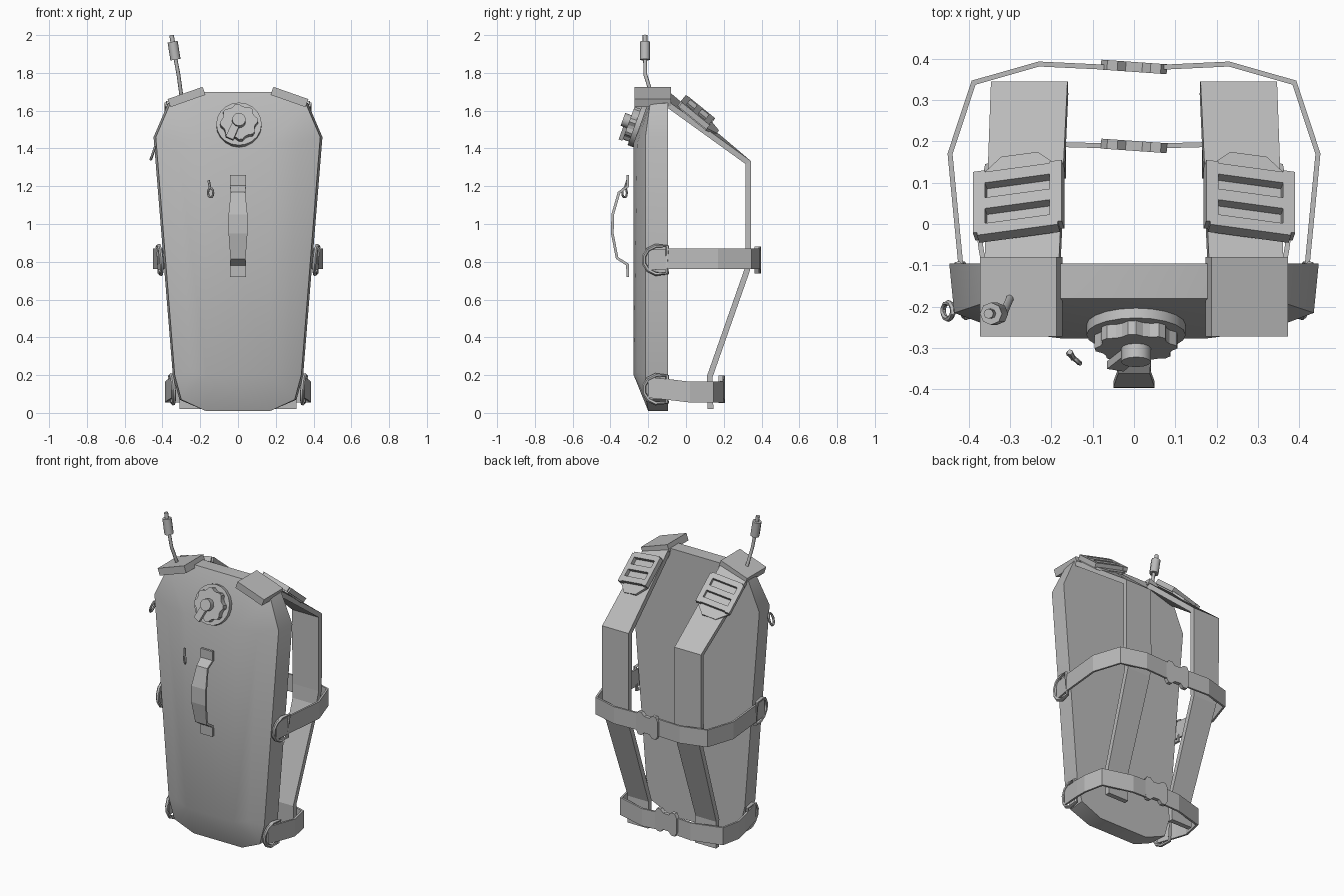
import bpy, bmesh, math
from mathutils import Matrix, Vector

cube = bpy.data.objects.get("Cube")
if cube:
    bpy.data.objects.remove(cube, do_unlink=True)

GREY = (0.5, 0.5, 0.5, 1)
grey = bpy.data.materials.new("plain grey")
grey.use_nodes = True
grey.diffuse_color = GREY
grey.node_tree.nodes["Principled BSDF"].inputs["Base Color"].default_value = GREY


def finish(name, bm, mirror=False, thick=0, smooth=None):
    bmesh.ops.recalc_face_normals(bm, faces=bm.faces)
    mesh = bpy.data.meshes.new(name)
    bm.to_mesh(mesh)
    bm.free()
    mesh.materials.append(grey)
    ob = bpy.data.objects.new(name, mesh)
    bpy.context.collection.objects.link(ob)
    if thick:
        mod = ob.modifiers.new("thickness", "SOLIDIFY")
        mod.thickness, mod.offset, mod.use_even_offset = thick, 0, True
    if mirror:
        ob.modifiers.new("mirror", "MIRROR").use_mirror_merge = False
    if smooth:
        bpy.ops.object.select_all(action="DESELECT")
        ob.select_set(True)
        bpy.context.view_layer.objects.active = ob
        bpy.ops.object.shade_smooth_by_angle(angle=math.radians(smooth))
    return ob


def ribbon(name, pairs, thick, mirror=True):
    """Strip of quads between pairs of edge points, thickened."""
    bm = bmesh.new()
    rows = [[bm.verts.new(p) for p in pair] for pair in pairs]
    for (a, b), (c, d) in zip(rows, rows[1:]):
        bm.faces.new((a, b, d, c))
    return finish(name, bm, mirror, thick)


def prism(name, outline, low, high, matrix, mirror=False, smooth=None):
    """Flat outline extruded along local z from low to high."""
    bm = bmesh.new()
    face = bm.faces.new([bm.verts.new((x, y, low)) for x, y in outline])
    top = bmesh.ops.extrude_face_region(bm, geom=[face])["geom"]
    for v in top:
        if isinstance(v, bmesh.types.BMVert):
            v.co.z = high
    bm.transform(matrix)
    return finish(name, bm, mirror, smooth=smooth)


def tube(name, points, radius, closed=False, mirror=False, sides=8):
    """Round rod swept along a path."""
    bm = bmesh.new()
    pts = [Vector(p) for p in points]
    n = len(pts)
    rings = []
    side = None
    for i, p in enumerate(pts):
        before = pts[i - 1] if i or closed else p
        after = pts[(i + 1) % n] if i < n - 1 or closed else p
        t = (after - before).normalized()
        if side is None:
            side = t.orthogonal()
        side = (side - t * side.dot(t)).normalized()
        up = t.cross(side)
        turn = [math.tau * k / sides for k in range(sides)]
        rings.append([bm.verts.new(p + radius * (math.cos(a) * side + math.sin(a) * up)) for a in turn])
    for r, s in zip(rings, rings[1:] + (rings[:1] if closed else [])):
        for k in range(sides):
            j = (k + 1) % sides
            bm.faces.new((r[k], r[j], s[j], s[k]))
    if not closed:
        bm.faces.new(rings[0])
        bm.faces.new(rings[-1])
    return finish(name, bm, mirror, smooth=50)


def circle(radius, sides, bump=0):
    return [((radius - bump * (k // 2 % 2)) * math.cos(math.tau * k / sides),
             (radius - bump * (k // 2 % 2)) * math.sin(math.tau * k / sides)) for k in range(sides)]


def box(x0, x1, y0, y1):
    return [(x0, y0), (x1, y0), (x1, y1), (x0, y1)]


# Tank body: convex shell with bevelled front
half = [(.17, -.095, .01), (.31, -.095, .07), (.345, -.095, .2), (.447, -.095, 1.46),
        (.37, -.095, 1.64), (.2, -.095, 1.7),
        (.17, -.2, .01), (.3, -.21, .07), (.335, -.215, .2), (.435, -.215, 1.46),
        (.36, -.19, 1.635), (.2, -.18, 1.7),
        (.165, -.277, .2), (.175, -.277, 1.43), (.25, -.257, .22), (.32, -.258, 1.43)]
bm = bmesh.new()
for x, y, z in half:
    bm.verts.new((x, y, z))
    bm.verts.new((-x, y, z))
bmesh.ops.convex_hull(bm, input=bm.verts)
bmesh.ops.dissolve_limit(bm, angle_limit=.02, verts=bm.verts, edges=bm.edges)
finish("tank_body", bm, smooth=30)

# Shoulder pads and straps
ribbon("shoulder_pads", [((.18, y, 1.705), (.365, y, 1.64)) for y in (-.272, -.08)], .045)
strap = [(.18, .36, -.1, 1.69, 1.635), (.16, .345, .33, 1.325, 1.325), (.16, .345, .33, .85, .85),
         (.165, .33, .325, .76, .76), (.165, .31, .125, .19, .19), (.165, .31, .13, .02, .02)]
ribbon("shoulder_straps", [((a, y, za), (b, y, zb)) for a, b, y, za, zb in strap], .03)

# Strap adjusters: slotted frame with a tapered tab
down = Vector((0, .425, -.345)).normalized()
across = Vector((.18, 0, -.05))
across = (across - down * across.dot(down)).normalized()
out = across.cross(down)
if out.z < 0:
    out = -out
frame = Matrix((across, down, out)).transposed().to_4x4()
frame.translation = Vector((.272, .04, 1.56))
prism("adjuster_tabs", [(-.1, -.09), (.1, -.09), (.1, .09), (.045, .145), (-.045, .145), (-.1, .09)],
      .012, .026, frame, True)
for side, u in (("inner", -.095), ("outer", .095)):
    prism("adjuster_" + side + "_rails", box(u - .015, u + .015, -.1, .09), .02, .05, frame, True)
for k, v in enumerate((-.092, -.012, .068)):
    prism("adjuster_bars_%d" % k, box(-.1, .1, v - .017, v + .017), .02, .05, frame, True)


# Waist and hip belts with side rings and clasps
def belt(name, path, height, ring_x, ring_z, clasp_y, clasp_z):
    ribbon(name + "_belt", [((x, y, z - height), (x, y, z + height)) for x, y, z in path], .012)
    d = [(-.1, .072), (-.16, .075), (-.2, .055), (-.222, .02), (-.222, -.02), (-.2, -.055), (-.16, -.075), (-.1, -.072)]
    tube(name + "_side_rings", [(ring_x + .12 * (y + .1) + .08 * z, y, ring_z + z) for y, z in d],
         .011, True, True, 6)
    top = [(-.08, .045), (-.065, .072), (-.04, .072), (-.02, .052), (.02, .052), (.04, .072), (.065, .072), (.08, .045)]
    shape = top + [(x, -z) for x, z in reversed(top)]
    place = (Matrix.Translation((0, clasp_y, clasp_z)) @ Matrix.Rotation(math.radians(-4), 4, "Z")
             @ Matrix.Rotation(math.pi / 2, 4, "X"))
    prism(name + "_clasp", shape, -.012, .012, place)


belt("waist", [(.405, -.2, .81), (.42, -.09, .815), (.445, .17, .815), (.388, .342, .815), (.23, .387, .815),
               (.06, .379, .815)], .054, .42, .81, .38, .81)
belt("hip", [(.345, -.2, .135), (.37, -.06, .12), (.38, .02, .11), (.355, .14, .11), (.17, .192, .11),
             (.06, .189, .115)], .055, .355, .125, .189, .125)

# Carry handle
grip = [(.042, -.308, 1.26), (.042, -.308, 1.2), (.038, -.355, 1.165), (.05, -.388, 1.05), (.05, -.39, .95),
        (.04, -.365, .82), (.042, -.31, .785), (.042, -.308, .72)]
ribbon("carry_handle", [((-w, y, z), (w, y, z)) for w, y, z in grip], .014, False)

# Filler cap: flange, scalloped knob, hub and lever
cap = Matrix.Translation((.005, -.24, 1.52)) @ Matrix.Rotation(math.radians(70), 4, "X")
prism("cap_flange", circle(.12, 20), -.02, .03, cap, smooth=30)
prism("cap_knob", circle(.1, 32, .012), .03, .065, cap)
prism("cap_hub", circle(.036, 12), .065, .1, cap, smooth=35)
prism("cap_lever", [(.018, .012), (-.022, .02), (-.07, -.09), (-.03, -.108)], .065, .085, cap)

# Antenna
tube("antenna_rod", [(-.3, -.18, 1.68), (-.315, -.215, 1.79), (-.332, -.217, 1.88)], .01)
tube("antenna_tip", [(-.331, -.217, 1.87), (-.346, -.217, 1.965)], .027)
tube("antenna_point", [(-.345, -.217, 1.96), (-.352, -.217, 2.0)], .012)

# Small hooks on the front and on the right edge
tube("front_hook_loop", [(-.145 + .014 * math.cos(a), -.325 - .012 * math.cos(a), 1.165 + .025 * math.sin(a))
                         for a in [math.tau * k / 10 for k in range(10)]], .006, True, sides=6)
tube("front_hook_stem", [(-.147, -.325, 1.185), (-.155, -.31, 1.23)], .007, sides=6)
tube("edge_hook", [(-.45 + .012 * math.sin(a), -.21 + .02 * math.cos(a), 1.375 + .035 * math.sin(a))
                   for a in [math.tau * k / 10 for k in range(10)]], .007, True, sides=6)
